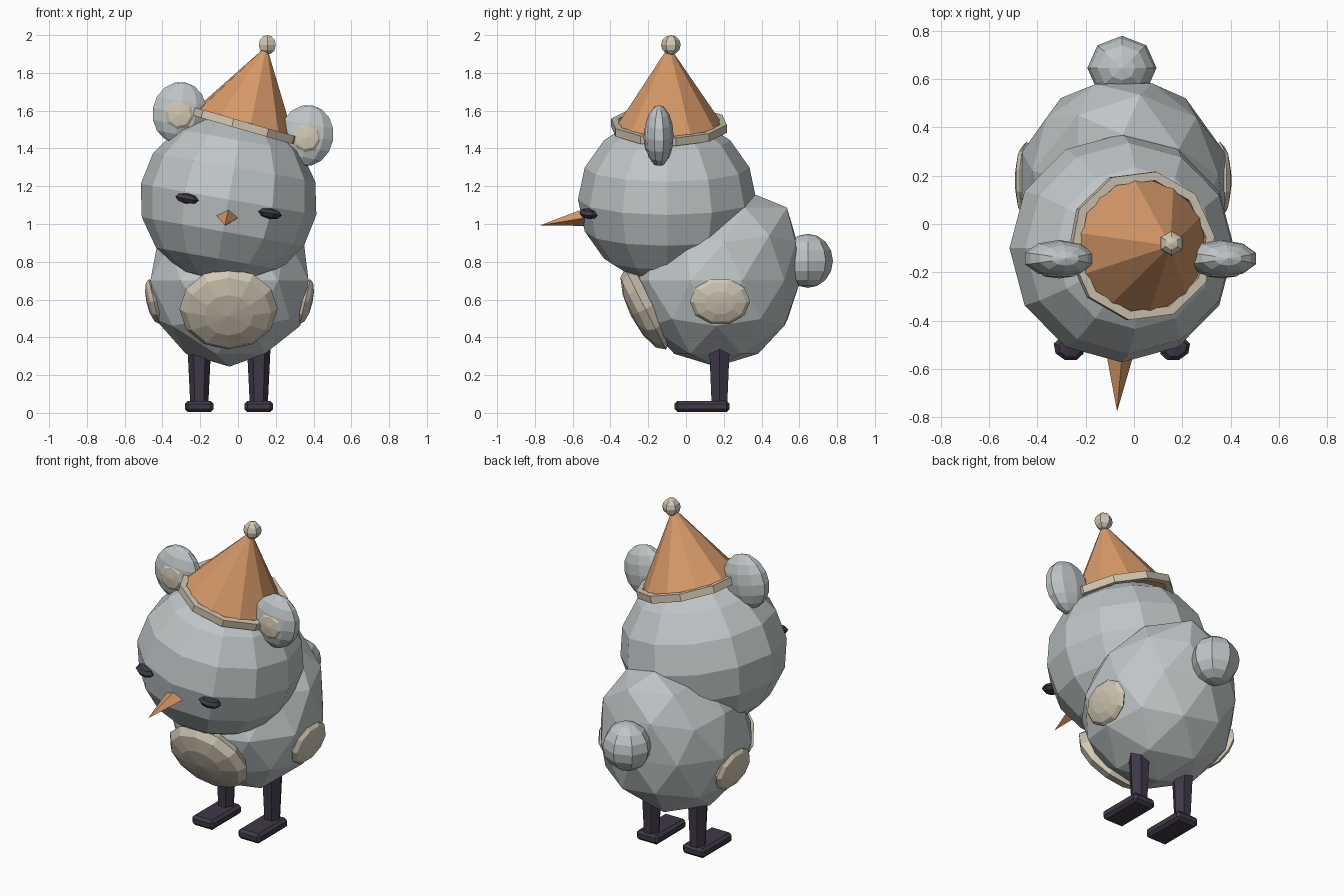
import bpy, bmesh, math
from mathutils import Matrix, Vector, Euler

if "Cube" in bpy.data.objects:
    bpy.data.objects.remove(bpy.data.objects["Cube"])


def material(name, rgb):
    m = bpy.data.materials.new(name)
    m.diffuse_color = (*rgb, 1)
    m.use_nodes = True
    m.node_tree.nodes["Principled BSDF"].inputs["Base Color"].default_value = m.diffuse_color
    return m


GREY = material("soft_grey", (0.52, 0.56, 0.57))
CREAM = material("cream", (0.64, 0.57, 0.45))
ORANGE = material("orange", (0.68, 0.32, 0.14))
DARK = material("dark_plum", (0.05, 0.04, 0.065))


def xform(loc, rot, scale=(1, 1, 1)):
    e = Euler([math.radians(a) for a in rot])
    return Matrix.LocRotScale(Vector(loc), e, Vector(scale))


def finish(name, bm, mat, matrix=None):
    if matrix is not None:
        bm.transform(matrix)
    bmesh.ops.recalc_face_normals(bm, faces=bm.faces)
    me = bpy.data.meshes.new(name)
    bm.to_mesh(me)
    bm.free()
    me.materials.append(mat)
    ob = bpy.data.objects.new(name, me)
    bpy.context.collection.objects.link(ob)
    return ob


def ball(name, mat, loc, radii, seg=10, rings=6, rot=(0, 0, 0), pole="Z"):
    """Faceted ellipsoid; pole picks the axis the slices meet on."""
    bm = bmesh.new()
    bmesh.ops.create_uvsphere(bm, u_segments=seg, v_segments=rings, radius=1)
    if pole == "Y":
        bm.transform(Matrix.Rotation(math.pi / 2, 4, "X"))
    elif pole == "X":
        bm.transform(Matrix.Rotation(math.pi / 2, 4, "Y"))
    return finish(name, bm, mat, xform(loc, rot, radii))


def cone(name, mat, loc, r1, r2, depth, seg, rot=(0, 0, 0), spin=0):
    """Cone or tapered prism standing on its base at loc."""
    bm = bmesh.new()
    bmesh.ops.create_cone(bm, cap_ends=True, segments=seg, radius1=r1,
                          radius2=r2, depth=depth)
    bm.transform(Matrix.Translation((0, 0, depth / 2))
                 @ Matrix.Rotation(math.radians(spin), 4, "Z"))
    return finish(name, bm, mat, xform(loc, rot))


TILT = 10  # sideways lean of the head

# Body: icosphere whose top is swept backwards
bm = bmesh.new()
bmesh.ops.create_icosphere(bm, subdivisions=2, radius=1)
for v in bm.verts:
    x, y, z = v.co
    lean = 0.21 * z * z if z > 0 else 0
    v.co = (-0.045 + 0.44 * x, 0.16 + 0.445 * y + lean, 0.70 + 0.455 * z)
finish("body", bm, GREY)

# Body patches
ball("belly_patch", CREAM, (-0.05, -0.215, 0.55), (0.26, 0.085, 0.24),
     12, 6, (27, 0, 0), "Y")
for side, x, s in (("left", -0.445, -1), ("right", 0.355, 1)):
    ball(side + "_side_patch", CREAM, (x, 0.18, 0.59), (0.04, 0.16, 0.127),
         10, 6, (0, s * 13, 0), "X")

# Tail
ball("tail", GREY, (-0.05, 0.645, 0.805), (0.143, 0.133, 0.143), 8, 8)

# Head
ball("head", GREY, (-0.05, -0.10, 1.13), (0.472, 0.472, 0.45),
     12, 8, (0, TILT, 0))

# Ears
for side, x, z in (("left", -0.31, 1.59), ("right", 0.363, 1.468)):
    ball(side + "_ear", GREY, (x, -0.143, z), (0.15, 0.077, 0.163),
         10, 8, (0, TILT, 0))
    ball(side + "_inner_ear", CREAM, (x, -0.197, z - 0.01),
         (0.088, 0.028, 0.09), 8, 4, (0, TILT, 0), "Y")

# Eyes
for side, x, z, turn in (("left", -0.27, 1.135, -18), ("right", 0.17, 1.055, 18)):
    ball(side + "_eye", DARK, (x, -0.515, z), (0.066, 0.05, 0.028),
         8, 4, (0, TILT, turn))

# Beak: four-sided spike
bm = bmesh.new()
base = [bm.verts.new((-0.055 + dx, -0.49, 1.045 + dz))
        for dx, dz in ((0.068, -0.005), (0.01, 0.055), (-0.068, 0.01), (-0.01, -0.055))]
tip = bm.verts.new((-0.07, -0.775, 0.992))
bm.faces.new(base)
for i in range(4):
    bm.faces.new((base[i], base[(i + 1) % 4], tip))
finish("beak", bm, ORANGE)

# Party hat with brim and pompom
HAT = (0.03, -0.09, 1.52)
HAT_ROT = (0, 16, 0)
cone("hat", ORANGE, HAT, 0.285, 0.006, 0.43, 10, HAT_ROT, 7)
bm = bmesh.new()
section = ((0.275, -0.022), (0.312, -0.022), (0.312, 0.022), (0.275, 0.022))
rings = []
for i in range(10):
    a = math.radians(7 + 36 * i)
    rings.append([bm.verts.new((r * math.cos(a), r * math.sin(a), h))
                  for r, h in section])
for i in range(10):
    p, q = rings[i], rings[(i + 1) % 10]
    for j in range(4):
        k = (j + 1) % 4
        bm.faces.new((p[j], q[j], q[k], p[k]))
finish("hat_brim", bm, CREAM, xform(HAT, HAT_ROT))
ball("pompom", CREAM, (0.155, -0.08, 1.948), (0.052, 0.052, 0.052), 6, 6)

# Legs and feet
for side, x in (("left", -0.205), ("right", 0.11)):
    cone(side + "_leg", DARK, (x, 0.177, 0.05), 0.048, 0.062, 0.29, 6, spin=30)
    bm = bmesh.new()
    bmesh.ops.create_cube(bm, size=1)
    foot = finish(side + "_foot", bm, DARK,
                  xform((x, 0.085, 0.034), (0, 0, 0), (0.15, 0.29, 0.06)))
    upright = foot.modifiers.new("corners", "BEVEL")
    upright.width = 0.016
    upright.segments = 1
